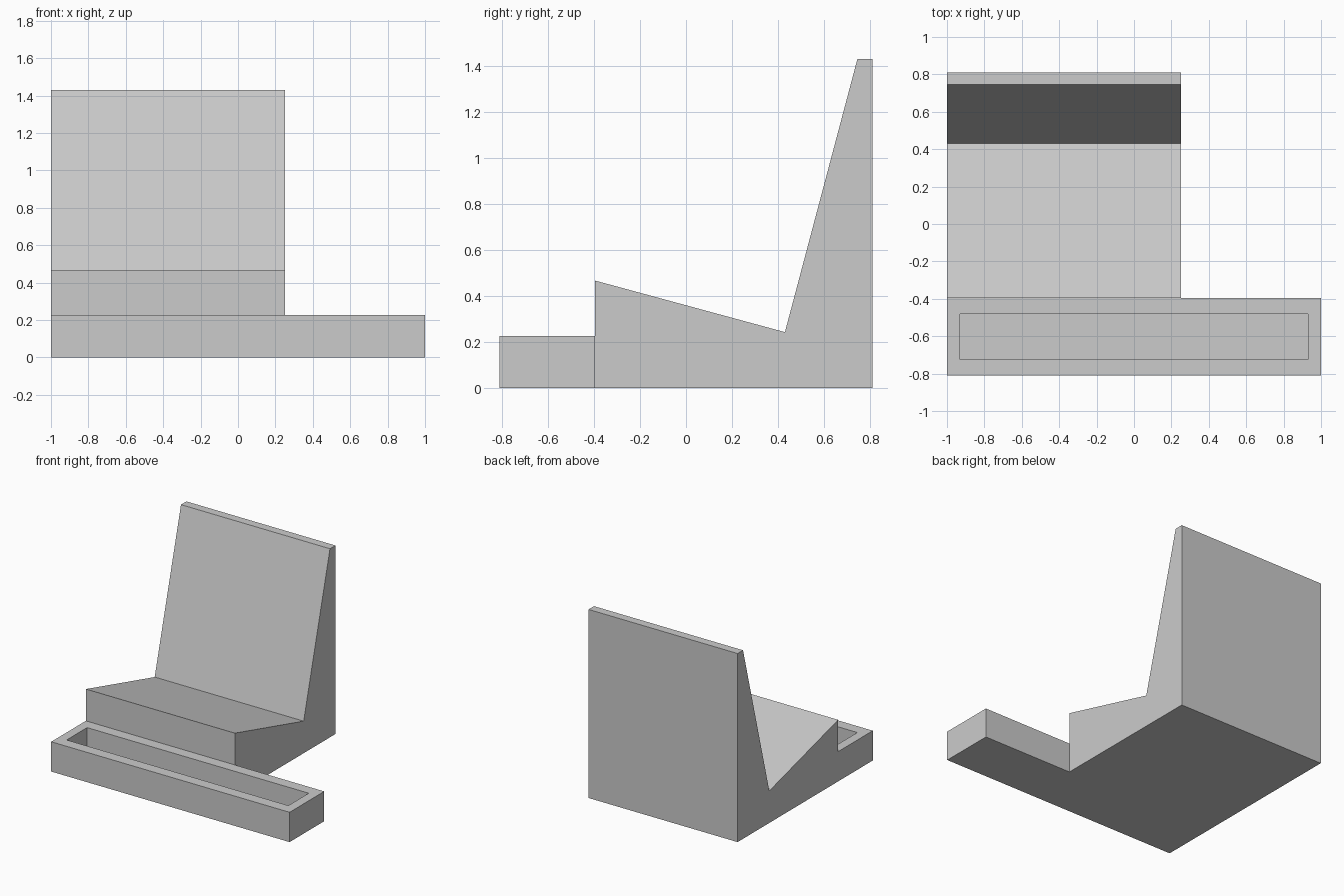
import bpy
import bmesh

cube = bpy.data.objects.get("Cube")
if cube:
    bpy.data.objects.remove(cube, do_unlink=True)

# Single matte grey
grey = bpy.data.materials.new("matte_grey")
grey.use_nodes = True
colour = (0.6, 0.6, 0.6, 1)
grey.diffuse_color = colour
grey.node_tree.nodes["Principled BSDF"].inputs["Base Color"].default_value = colour


def extrude_profile(name, profile, x_min, x_max):
    """Extrude a (y, z) outline along x into a solid object."""
    bm = bmesh.new()
    face = bm.faces.new([bm.verts.new((x_min, y, z)) for y, z in profile])
    moved = bmesh.ops.extrude_face_region(bm, geom=[face])["geom"]
    verts = [v for v in moved if isinstance(v, bmesh.types.BMVert)]
    bmesh.ops.translate(bm, verts=verts, vec=(x_max - x_min, 0, 0))
    bmesh.ops.recalc_face_normals(bm, faces=bm.faces)
    mesh = bpy.data.meshes.new(name)
    bm.to_mesh(mesh)
    bm.free()
    mesh.materials.append(grey)
    obj = bpy.data.objects.new(name, mesh)
    bpy.context.collection.objects.link(obj)
    return obj


def box_profile(y0, y1, z0, z1):
    return [(y0, z0), (y1, z0), (y1, z1), (y0, z1)]


# Stand body: sloped seat and leaning backrest
extrude_profile("stand_body", [
    (-0.395, 0), (0.81, 0), (0.81, 1.43), (0.745, 1.43),
    (0.43, 0.243), (-0.395, 0.467)], -1, 0.25)

# Front tray with a recessed pocket
tray = extrude_profile("front_tray", box_profile(-0.81, -0.395, 0, 0.226), -1, 1)
pocket = extrude_profile("pocket_cutter", box_profile(-0.725, -0.48, 0.045, 0.3), -0.93, 0.93)
pocket.hide_render = True
pocket.hide_viewport = True
cut = tray.modifiers.new("pocket", 'BOOLEAN')
cut.operation = 'DIFFERENCE'
cut.solver = 'EXACT'
cut.object = pocket
